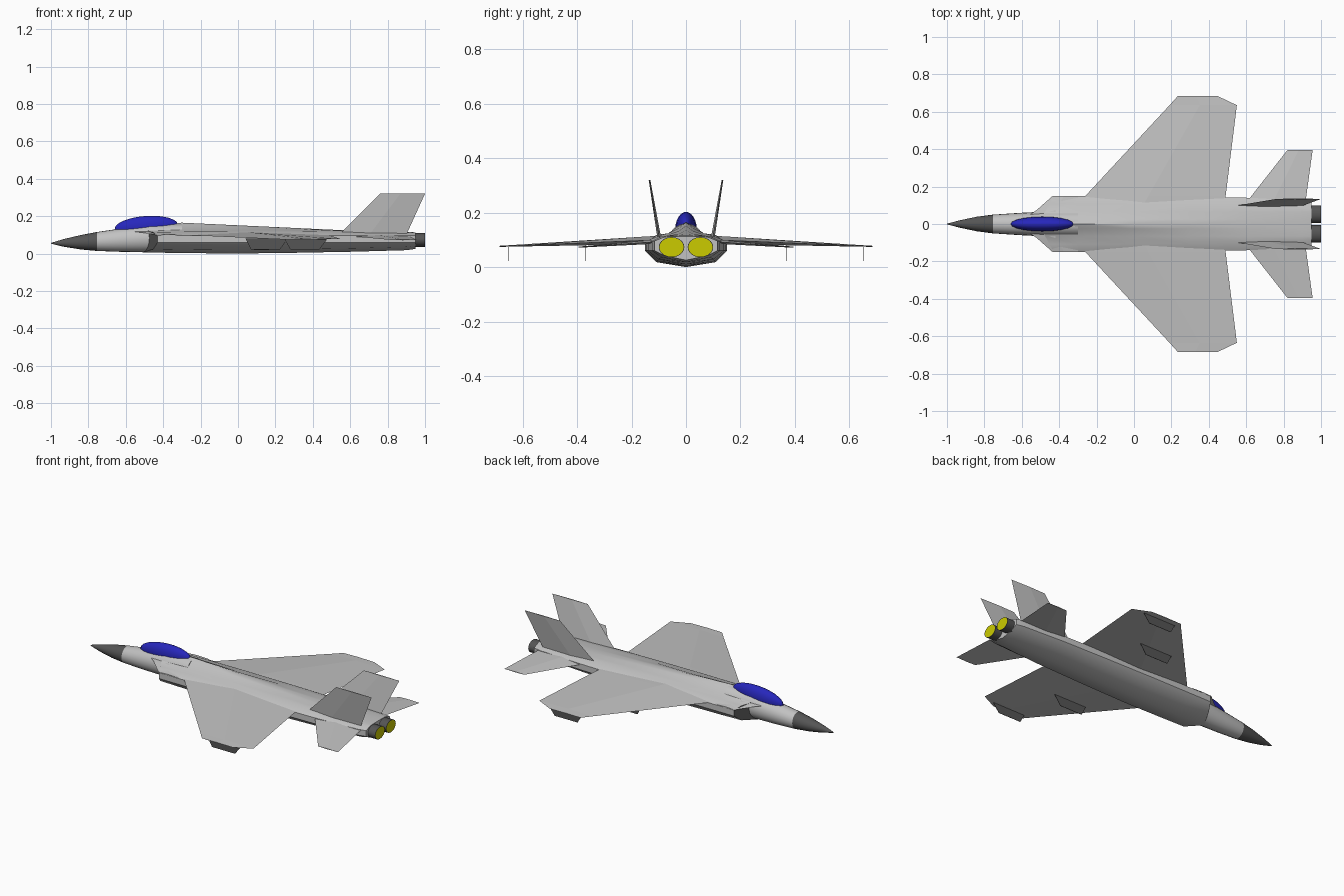
import bpy, bmesh, math
from mathutils import Matrix, Vector

if "Cube" in bpy.data.objects:
    bpy.data.objects.remove(bpy.data.objects["Cube"])


def material(name, color):
    m = bpy.data.materials.new(name)
    m.use_nodes = True
    m.diffuse_color = (*color, 1)
    m.node_tree.nodes["Principled BSDF"].inputs["Base Color"].default_value = (*color, 1)
    return m


grey = material("light_grey", (0.54, 0.54, 0.54))
dark = material("dark_grey", (0.09, 0.09, 0.09))
blue = material("canopy_blue", (0.02, 0.02, 0.5))
yellow = material("exhaust_yellow", (0.6, 0.6, 0.0))


def loft(name, rings, mats, closed=True, rule=None, smooth=None):
    """Skin a list of rings, cap both ends and mirror across y = 0."""
    bm = bmesh.new()
    rows = [[bm.verts.new(p) for p in ring] for ring in rings]
    n = len(rows[0])
    for a, b in zip(rows, rows[1:]):
        for i in range(n if closed else n - 1):
            j = (i + 1) % n
            bm.faces.new((a[i], a[j], b[j], b[i]))
    bm.faces.new(rows[0])
    bm.faces.new(rows[-1])
    bmesh.ops.mirror(bm, geom=bm.verts[:] + bm.edges[:] + bm.faces[:],
                     matrix=Matrix.Identity(4), merge_dist=0.0005, axis='Y')
    bmesh.ops.recalc_face_normals(bm, faces=bm.faces[:])
    if rule:
        for f in bm.faces:
            f.material_index = rule(f)
    mesh = bpy.data.meshes.new(name)
    bm.to_mesh(mesh)
    bm.free()
    for m in mats:
        mesh.materials.append(m)
    ob = bpy.data.objects.new(name, mesh)
    bpy.context.collection.objects.link(ob)
    if smooth:
        bpy.ops.object.select_all(action='DESELECT')
        bpy.context.view_layer.objects.active = ob
        ob.select_set(True)
        bpy.ops.object.shade_smooth_by_angle(angle=math.radians(smooth))
    return ob


def half_ellipse(x, bottom, top, width, steps=10):
    mid, r = (top + bottom) / 2, (top - bottom) / 2
    ring = []
    for i in range(steps + 1):
        a = math.pi * i / steps
        ring.append((x, width * math.sin(a), mid + r * math.cos(a)))
    return ring


def surface(name, sections, thick_axis):
    """Thin aerofoil from (leading x, trailing x, y, z, half thickness)."""
    rings = []
    for lead, trail, y, z, t in sections:
        mid = Vector((lead * 0.55 + trail * 0.45, y, z))
        off = Vector(thick_axis) * t
        rings.append([(lead, y, z), mid + off, (trail, y, z), mid - off])
    return loft(name, rings, [grey])


# Nose cone and forward fuselage
nose = [(-1, 0.053, 0.057, 0.002), (-0.93, 0.036, 0.078, 0.02), (-0.84, 0.022, 0.099, 0.039),
        (-0.755, 0.014, 0.115, 0.05), (-0.62, 0.009, 0.135, 0.059), (-0.47, 0.007, 0.158, 0.067),
        (-0.3, 0.007, 0.16, 0.07)]
loft("nose_and_cockpit_section", [half_ellipse(*s) for s in nose], [grey, dark], closed=False,
     rule=lambda f: int(f.calc_center_median().x < -0.76), smooth=35)


# Main body: spine, shoulders, flat sides and chamfered belly
def body_ring(x, spine, shoulder, width, belly, slant=0.0):
    pts = [(0, spine), (0.025, spine * 0.7 + shoulder * 0.3), (0.065, shoulder),
           (width * 0.72, shoulder * 0.75 + 0.025), (width, 0.096),
           (width, 0.06), (width * 0.72, belly + 0.018), (0, belly)]
    return [(x - slant * (width - y), y, z) for y, z in pts]


body = [body_ring(-0.43, 0.15, 0.118, 0.15, 0.006, 0.53),
        body_ring(-0.3, 0.165, 0.122, 0.15, 0.003),
        body_ring(-0.02, 0.152, 0.124, 0.15, 0.0),
        body_ring(0.3, 0.137, 0.124, 0.146, 0.004),
        body_ring(0.62, 0.122, 0.119, 0.14, 0.01),
        body_ring(0.9, 0.117, 0.116, 0.125, 0.018),
        body_ring(0.95, 0.113, 0.112, 0.115, 0.025)]
loft("main_body", body, [grey, dark], closed=False,
     rule=lambda f: int(f.normal.x < -0.6), smooth=35)

# Small shelves in front of the intakes
surface("intake_strakes", [(-0.57, -0.3, 0.04, 0.118, 0.006),
                           (-0.52, -0.3, 0.075, 0.113, 0.005),
                           (-0.435, -0.3, 0.15, 0.099, 0.003)], (0, 0, 1))

# Wings, tailplanes and canted fins
surface("wings", [(-0.33, 0.485, 0.08, 0.1, 0.016), (-0.26, 0.49, 0.15, 0.098, 0.014),
                  (0.19, 0.55, 0.635, 0.078, 0.003),
                  (0.235, 0.445, 0.685, 0.076, 0.002)], (0, 0, 1))
surface("tailplanes", [(0.58, 0.915, 0.09, 0.094, 0.008), (0.62, 0.92, 0.14, 0.091, 0.007),
                       (0.82, 0.955, 0.395, 0.073, 0.002)], (0, 0, 1))
surface("tail_fins", [(0.54, 0.9, 0.097, 0.1, 0.007),
                      (0.76, 1.0, 0.134, 0.32, 0.003)], (0, 1, 0))

# Pylon plates under the wings
for label, x, y, z in (("inner", 0.04, 0.37, 0.08), ("outer", 0.25, 0.65, 0.074)):
    outline = [(x, z), (x + 0.225, z), (x + 0.185, 0.022), (x + 0.03, 0.022)]
    loft(label + "_pylons", [[(px, y + d, pz) for px, pz in outline] for d in (-0.001, 0.001)],
         [dark])


# Paired engine nozzles with yellow end faces
def nozzle_ring(x, scale):
    return [(x, 0.053 + 0.047 * scale * math.cos(a), 0.073 + 0.037 * scale * math.sin(a))
            for a in (math.tau * i / 20 for i in range(20))]


loft("engine_nozzles", [nozzle_ring(0.9, 1), nozzle_ring(1, 1), nozzle_ring(1, 0.95)],
     [dark, yellow], rule=lambda f: int(f.normal.x > 0.9 and len(f.verts) > 4), smooth=35)

# Canopy bubble
bpy.ops.mesh.primitive_uv_sphere_add(segments=20, ring_count=12, location=(-0.49, 0, 0.142),
                                     rotation=(0, math.radians(-4), 0))
canopy = bpy.context.object
canopy.name = "canopy"
canopy.scale = (0.17, 0.039, 0.059)
canopy.data.materials.append(blue)
bpy.ops.object.shade_smooth()
